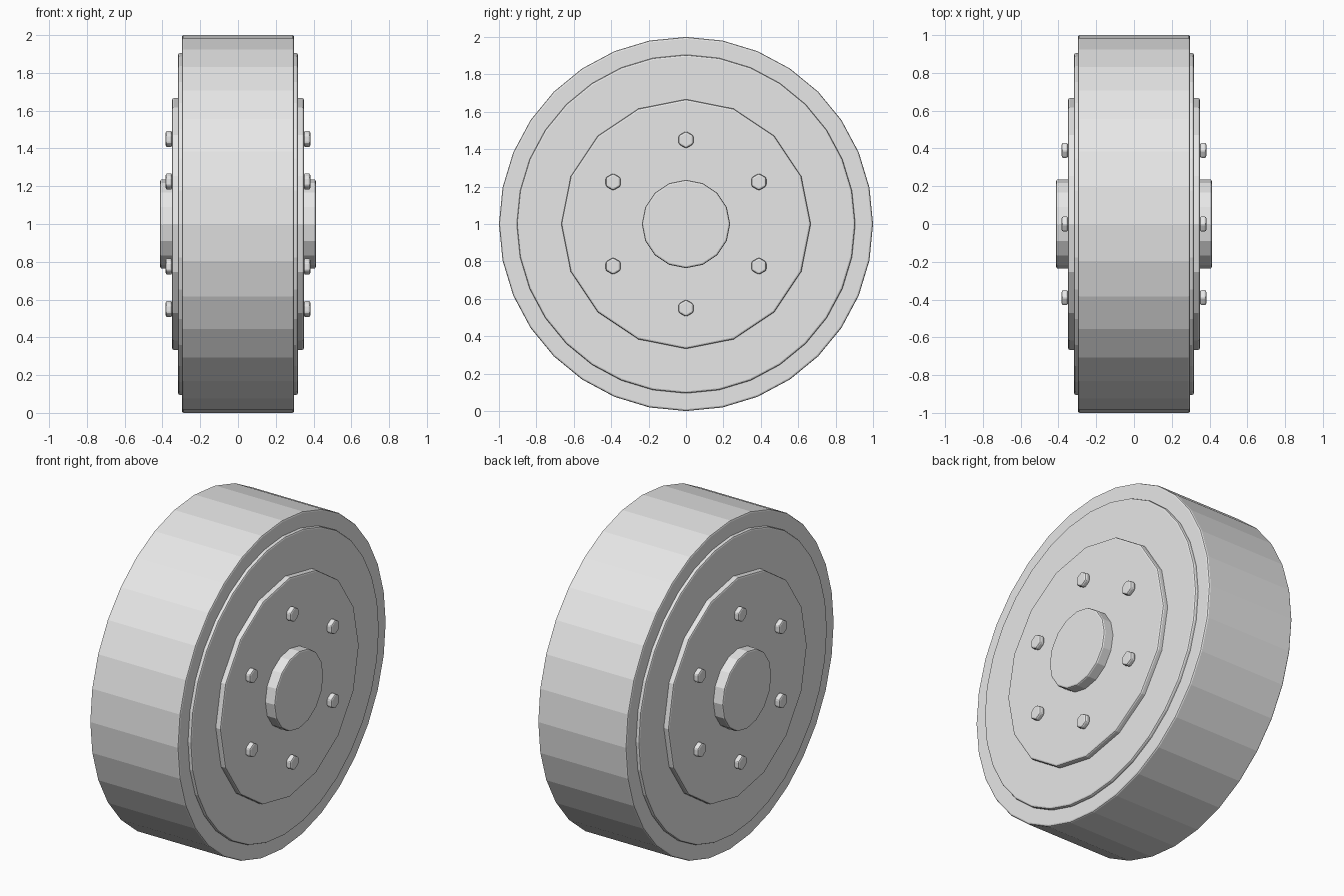
import bpy
import bmesh
from math import sin, cos, pi, radians
from mathutils import Matrix, Vector

cube = bpy.data.objects.get("Cube")
if cube:
    bpy.data.objects.remove(cube, do_unlink=True)

grey = bpy.data.materials.new("plain_grey")
grey.use_nodes = True
COLOUR = (0.8, 0.8, 0.8, 1)
grey.diffuse_color = COLOUR
grey.node_tree.nodes["Principled BSDF"].inputs["Base Color"].default_value = COLOUR

AXLE = Vector((0, 0, 1))


def disc(name, radius, width, sides, bevel, centre=AXLE):
    """Flat-shaded cylinder along x with a corner pointing up and softened rims."""
    bm = bmesh.new()
    ring = [bm.verts.new((-width / 2, radius * sin(2 * pi * i / sides),
                          radius * cos(2 * pi * i / sides))) for i in range(sides)]
    face = bm.faces.new(ring)
    grown = bmesh.ops.extrude_face_region(bm, geom=[face], use_keep_orig=True)
    top = [v for v in grown["geom"] if isinstance(v, bmesh.types.BMVert)]
    bmesh.ops.translate(bm, verts=top, vec=(width, 0, 0))
    bmesh.ops.recalc_face_normals(bm, faces=bm.faces)
    mesh = bpy.data.meshes.new(name)
    bm.to_mesh(mesh)
    bm.free()
    mesh.materials.append(grey)
    obj = bpy.data.objects.new(name, mesh)
    obj.matrix_world = Matrix.Translation(centre)
    bpy.context.collection.objects.link(obj)
    mod = obj.modifiers.new("soft_rim", 'BEVEL')
    mod.width = bevel
    mod.segments = 2
    mod.limit_method = 'ANGLE'
    mod.angle_limit = radians(50)
    return obj


# Nested discs, each reaching out on both sides
disc("tyre", 1.0, 0.595, 32, 0.01)
disc("rim", 0.905, 0.635, 32, 0.01)
disc("hub_plate", 0.667, 0.698, 16, 0.01)
disc("axle_cap", 0.236, 0.825, 16, 0.01)

# Six bolts on each side
for side, x in (("left", 0.366), ("right", -0.366)):
    for i in range(6):
        a = i * pi / 3
        spot = AXLE + Vector((x, 0.45 * sin(a), 0.45 * cos(a)))
        disc(f"{side}_bolt_{i + 1}", 0.046, 0.034, 6, 0.01, spot)
